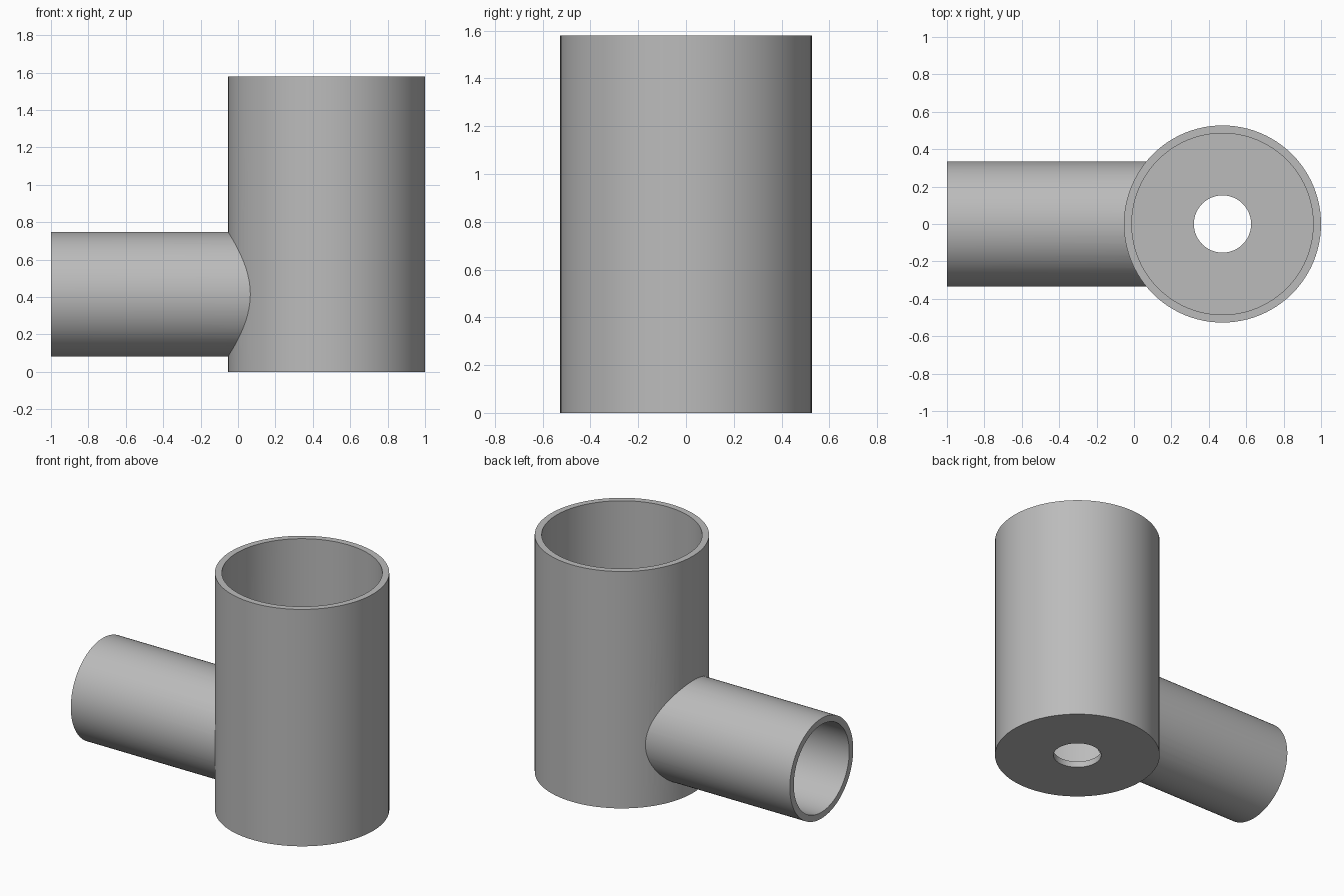
import bpy
from math import radians
from mathutils import Vector

default = bpy.data.objects.get("Cube")
if default:
    bpy.data.objects.remove(default, do_unlink=True)

# Shared dimensions
VESSEL_X, VESSEL_R, HEIGHT = 0.473, 0.527, 1.58
PIPE_Z, PIPE_R = 0.415, 0.334
WALL = 0.042
HOLE_R = 0.153

grey = bpy.data.materials.new("plain_grey")
grey.use_nodes = True
COLOUR = (0.5, 0.5, 0.5, 1)
grey.diffuse_color = COLOUR
grey.node_tree.nodes["Principled BSDF"].inputs["Base Color"].default_value = COLOUR


def cylinder(name, radius, start, end):
    """Solid cylinder running between two points."""
    start, end = Vector(start), Vector(end)
    axis = end - start
    bpy.ops.mesh.primitive_cylinder_add(
        vertices=96, radius=radius, depth=axis.length,
        location=(start + end) / 2,
        rotation=axis.to_track_quat("Z", "Y").to_euler())
    obj = bpy.context.object
    obj.name = name
    obj.data.materials.append(grey)
    return obj


def combine(target, tool, operation):
    """Apply a boolean to the target and discard the tool."""
    mod = target.modifiers.new(operation.title(), "BOOLEAN")
    mod.operation, mod.object, mod.solver = operation, tool, "EXACT"
    bpy.context.view_layer.objects.active = target
    bpy.ops.object.modifier_apply(modifier=mod.name)
    bpy.data.objects.remove(tool, do_unlink=True)


# Upright vessel joined with the side pipe
vessel = cylinder("vessel_with_side_pipe", VESSEL_R,
                  (VESSEL_X, 0, 0), (VESSEL_X, 0, HEIGHT))
pipe = cylinder("side_pipe", PIPE_R, (-1, 0, PIPE_Z), (VESSEL_X, 0, PIPE_Z))
combine(vessel, pipe, "UNION")

# Hollow interior, pipe bore and drain hole in the floor
cavity = cylinder("cavity_cutter", VESSEL_R - WALL,
                  (VESSEL_X, 0, WALL), (VESSEL_X, 0, HEIGHT + 0.1))
bore = cylinder("bore_cutter", PIPE_R - WALL,
                (-1.1, 0, PIPE_Z), (VESSEL_X, 0, PIPE_Z))
drain = cylinder("drain_cutter", HOLE_R,
                 (VESSEL_X, 0, -0.1), (VESSEL_X, 0, 0.2))
for cutter in (cavity, bore, drain):
    combine(vessel, cutter, "DIFFERENCE")

# Smooth walls with crisp rims
bpy.ops.object.select_all(action="DESELECT")
vessel.select_set(True)
bpy.context.view_layer.objects.active = vessel
bpy.ops.object.shade_smooth_by_angle(angle=radians(30))
